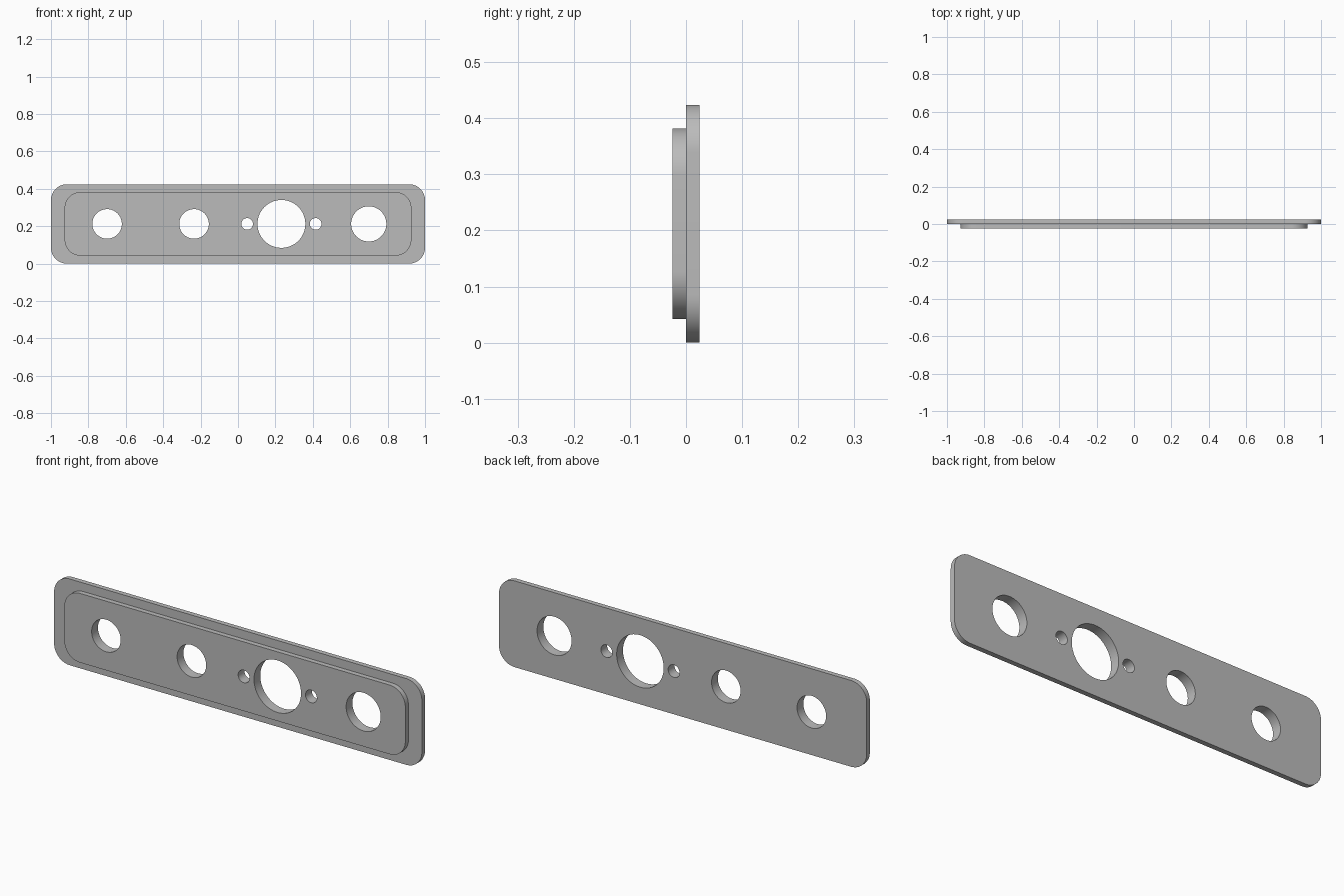
import bpy, bmesh, math
from mathutils import Matrix, Vector

cube = bpy.data.objects.get("Cube")
if cube:
    bpy.data.objects.remove(cube, do_unlink=True)

MID_Z = 0.212

grey = bpy.data.materials.new("plain grey")
grey.use_nodes = True
colour = (0.5, 0.5, 0.5, 1)
grey.diffuse_color = colour
grey.node_tree.nodes["Principled BSDF"].inputs["Base Color"].default_value = colour


def make_object(name, bm):
    bmesh.ops.recalc_face_normals(bm, faces=bm.faces)
    mesh = bpy.data.meshes.new(name)
    bm.to_mesh(mesh)
    bm.free()
    mesh.materials.append(grey)
    obj = bpy.data.objects.new(name, mesh)
    bpy.context.collection.objects.link(obj)
    return obj


def rounded_plate(name, half_x, half_z, radius, y0, y1, steps=16):
    """Rounded rectangle in the XZ plane, extruded from y0 to y1."""
    bm = bmesh.new()
    verts = []
    for corner, (sx, sz) in enumerate([(1, 1), (-1, 1), (-1, -1), (1, -1)]):
        for i in range(steps + 1):
            a = (corner + i / steps) * math.pi / 2
            verts.append(bm.verts.new((sx * (half_x - radius) + radius * math.cos(a), y0,
                                       MID_Z + sz * (half_z - radius) + radius * math.sin(a))))
    face = bm.faces.new(verts)
    out = bmesh.ops.extrude_face_region(bm, geom=[face], use_keep_orig=True)
    moved = [v for v in out["geom"] if isinstance(v, bmesh.types.BMVert)]
    bmesh.ops.translate(bm, verts=moved, vec=Vector((0, y1 - y0, 0)))
    return make_object(name, bm)


def apply_boolean(target, other, operation):
    mod = target.modifiers.new(operation, 'BOOLEAN')
    mod.object = other
    mod.operation = operation
    mod.solver = 'EXACT'
    bpy.context.view_layer.objects.active = target
    bpy.ops.object.modifier_apply(modifier=mod.name)
    bpy.data.objects.remove(other, do_unlink=True)


# Back plate with the smaller raised plate fused to its front
plate = rounded_plate("mounting_plate", 1.0, MID_Z, 0.085, 0.0, 0.0245)
raised = rounded_plate("raised_front", 0.927, 0.17, 0.085, -0.0245, 0.01)
apply_boolean(plate, raised, 'UNION')

# Round through holes: position along x, radius
holes = [(-0.7, 0.079), (-0.235, 0.079), (0.049, 0.031),
         (0.232, 0.128), (0.415, 0.031), (0.699, 0.094)]
bm = bmesh.new()
for x, radius in holes:
    place = Matrix.Translation((x, 0, MID_Z)) @ Matrix.Rotation(math.pi / 2, 4, 'X')
    bmesh.ops.create_cone(bm, cap_ends=True, segments=64, radius1=radius,
                          radius2=radius, depth=0.2, matrix=place)
apply_boolean(plate, make_object("hole_cutter", bm), 'DIFFERENCE')

# Smooth the rounded walls, keep the rims sharp
bpy.ops.object.select_all(action='DESELECT')
plate.select_set(True)
bpy.context.view_layer.objects.active = plate
bpy.ops.object.shade_smooth_by_angle(angle=math.radians(30))
